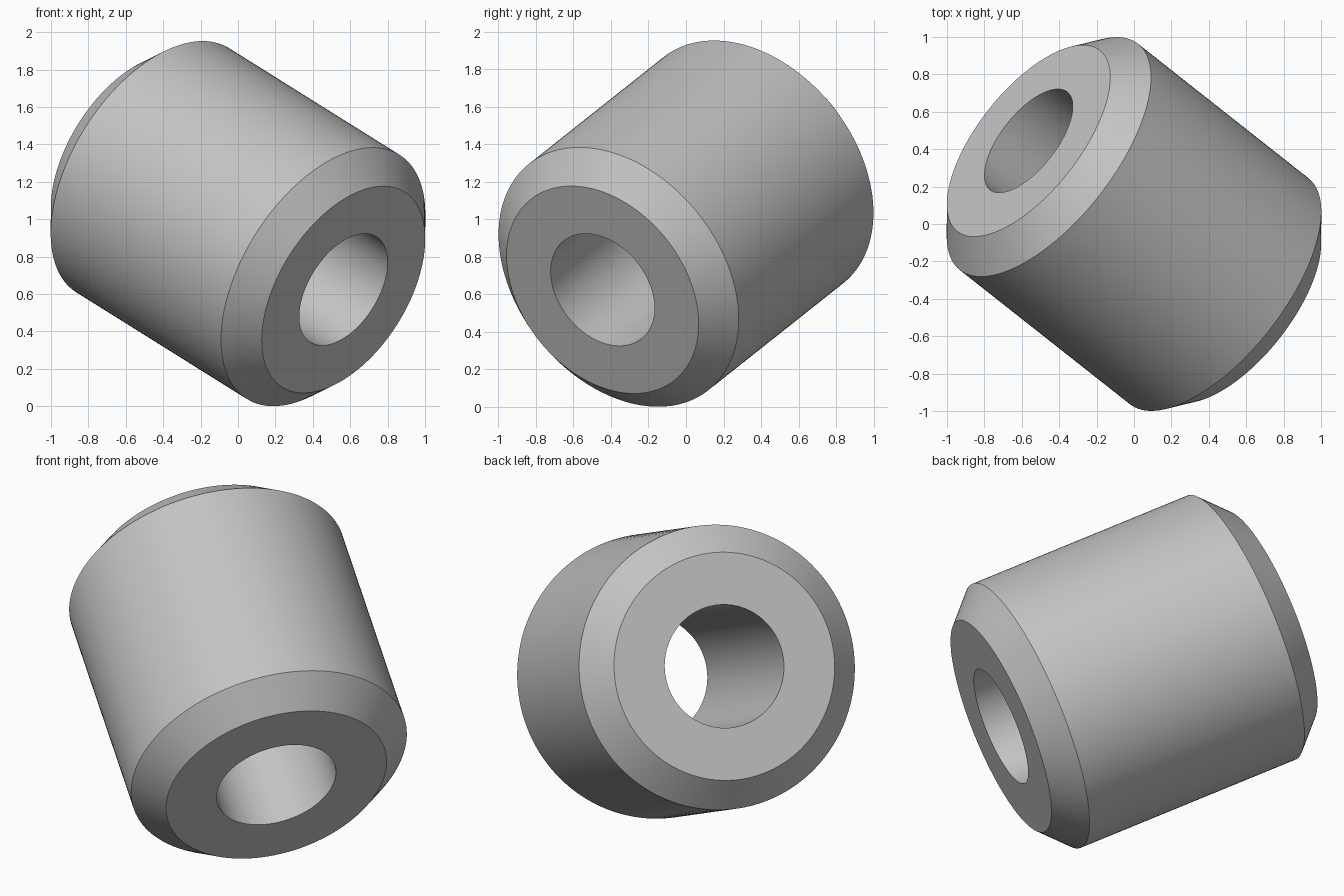
import bpy
import bmesh
import math
from mathutils import Vector, Matrix

cube = bpy.data.objects.get("Cube")
if cube:
    bpy.data.objects.remove(cube, do_unlink=True)

SEGMENTS = 128
HALF_LENGTH = 0.80
BODY_RADIUS = 0.77
BORE_RADIUS = 0.333
CHAMFER = 0.154
AXIS = Vector((0.705, -0.556, -0.441)).normalized()
CENTRE = Vector((0, 0, 0.976))

# Plain grey material
grey = bpy.data.materials.new("plain_grey")
grey.use_nodes = True
colour = (0.55, 0.55, 0.55, 1)
grey.diffuse_color = colour
grey.node_tree.nodes["Principled BSDF"].inputs["Base Color"].default_value = colour

# Closed cross-section of the sleeve: bore, end faces, chamfers, outer wall
shoulder = HALF_LENGTH - CHAMFER
rim = BODY_RADIUS - CHAMFER
profile = [
    (BORE_RADIUS, -HALF_LENGTH), (rim, -HALF_LENGTH), (BODY_RADIUS, -shoulder),
    (BODY_RADIUS, shoulder), (rim, HALF_LENGTH), (BORE_RADIUS, HALF_LENGTH),
]

# Revolve the cross-section into a chamfered sleeve
bm = bmesh.new()
verts = [bm.verts.new((r, 0, z)) for r, z in profile]
edges = [bm.edges.new((v, verts[(i + 1) % len(verts)])) for i, v in enumerate(verts)]
bmesh.ops.spin(bm, geom=verts + edges, cent=(0, 0, 0), axis=(0, 0, 1),
               angle=math.tau, steps=SEGMENTS, use_merge=False)
bmesh.ops.remove_doubles(bm, verts=bm.verts[:], dist=0.0001)
bmesh.ops.recalc_face_normals(bm, faces=bm.faces[:])

# Tilt the sleeve onto its slanted axis
tilt = AXIS.to_track_quat('Z', 'Y').to_matrix().to_4x4()
bm.transform(Matrix.Translation(CENTRE) @ tilt)

mesh = bpy.data.meshes.new("chamfered_sleeve")
bm.to_mesh(mesh)
bm.free()
mesh.materials.append(grey)
sleeve = bpy.data.objects.new("chamfered_sleeve", mesh)
bpy.context.collection.objects.link(sleeve)

# Smooth round walls with crisp edges
bpy.ops.object.select_all(action='DESELECT')
sleeve.select_set(True)
bpy.context.view_layer.objects.active = sleeve
bpy.ops.object.shade_smooth_by_angle(angle=math.radians(30))
